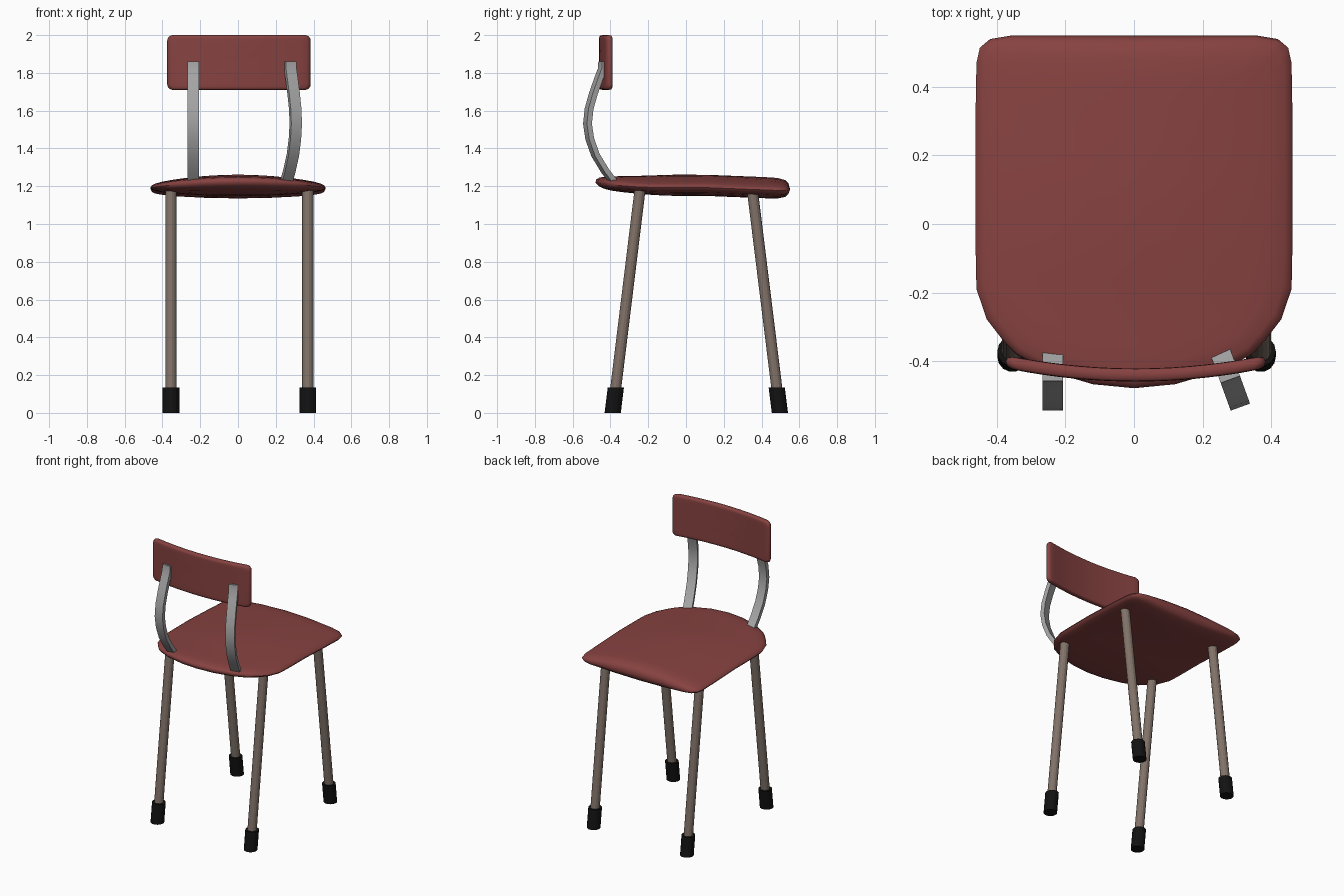
import bpy, bmesh, math
from mathutils import Vector

if "Cube" in bpy.data.objects:
    bpy.data.objects.remove(bpy.data.objects["Cube"])


def material(name, rgb):
    m = bpy.data.materials.new(name)
    m.diffuse_color = (*rgb, 1)
    m.use_nodes = True
    m.node_tree.nodes["Principled BSDF"].inputs["Base Color"].default_value = m.diffuse_color
    return m


RED = material("red_panel", (0.24, 0.055, 0.052))
BROWN = material("leg_metal", (0.22, 0.17, 0.14))
BLACK = material("rubber", (0.006, 0.006, 0.006))
GREY = material("strap_metal", (0.38, 0.38, 0.38))


def finish(name, bm, mat, angle=40):
    bmesh.ops.recalc_face_normals(bm, faces=bm.faces)
    me = bpy.data.meshes.new(name)
    bm.to_mesh(me)
    bm.free()
    ob = bpy.data.objects.new(name, me)
    bpy.context.collection.objects.link(ob)
    me.materials.append(mat)
    bpy.ops.object.select_all(action='DESELECT')
    ob.select_set(True)
    bpy.context.view_layer.objects.active = ob
    bpy.ops.object.shade_smooth_by_angle(angle=math.radians(angle))
    return ob


def bridge(bm, loops):
    for a, b in zip(loops, loops[1:]):
        n = len(a)
        for i in range(n):
            bm.faces.new((a[i], a[(i + 1) % n], b[(i + 1) % n], b[i]))


def pillow(name, outline, centre, power, place, mat):
    """Cushion-like panel: scaled outline rings on both sides of a shared rim."""
    bm = bmesh.new()
    scales = [.2, .4, .6, .75, .87, .95, .985]
    rings = [(s, 1) for s in scales] + [(1, 0)] + [(s, -1) for s in scales[::-1]]
    cu, cv = centre
    loops = []
    for s, side in rings:
        f = side * math.sqrt(max(0, 1 - s ** power))
        loops.append([bm.verts.new(place(cu + (u - cu) * s, cv + (v - cv) * s, f))
                      for u, v in outline])
    bridge(bm, loops)
    for loop, side in ((loops[0], 1), (loops[-1], -1)):
        c = bm.verts.new(place(cu, cv, side))
        for i in range(len(loop)):
            bm.faces.new((loop[i], loop[(i + 1) % len(loop)], c))
    return finish(name, bm, mat, 60)


# Seat: square far end, tapered and rounded at the backrest end
half = [(0, .55), (.2, .55), (.36, .55), (.42, .54), (.45, .515), (.46, .47),
        (.463, .3), (.463, .1), (.462, -.1), (.46, -.19), (.43, -.28),
        (.385, -.34), (.345, -.385), (.25, -.435), (.12, -.472), (0, -.483)]
seat_outline = half + [(-x, y) for x, y in half[-2:0:-1]]


def seat_place(x, y, f):
    back = max(0, -y - .1) / .38
    front = max(0, y - .1) / .45
    mid = 1.205 - .018 * front + .014 * back ** 2 - .012 * (x / .463) ** 2
    h = (.02 + .036 * (1 - (x / .463) ** 2)) * (1 - .38 * back)
    z = mid + h * f
    return (x, y + .6 * back ** 3 * max(0, 1.225 - z), z)


pillow("seat", seat_outline, (0, .04), 20, seat_place, RED)

# Backrest: rounded rectangle, bowed away from the seat
W, H, R = .38, .145, .03
rect = []
for sx, sz, a0 in ((1, 1, 0), (-1, 1, 90), (-1, -1, 180), (1, -1, 270)):
    for k in range(5):
        a = math.radians(a0 + k * 22.5)
        rect.append((sx * (W - R) + R * math.cos(a), sz * (H - R) + R * math.sin(a)))
    if sx == sz:      # long edges need steps for the bow
        sgn = 1 if sz > 0 else -1
        rect += [(sgn * (W - R) * (1 - k / 6), sgn * H) for k in range(1, 12)]


def back_place(x, z, f):
    return (x + .005, -.441 + .27 * x * x - .019 * f, z + 1.855)


pillow("backrest", rect, (0, 0), 40, back_place, RED)


# Curved flat straps joining seat and backrest
path = [(-.385, 1.225), (-.43, 1.28), (-.485, 1.365), (-.517, 1.45), (-.53, 1.53),
        (-.521, 1.61), (-.497, 1.69), (-.467, 1.77), (-.447, 1.82), (-.444, 1.86)]


def strap(name, x, turn, width=.03, thick=.014):
    bm = bmesh.new()
    pts = [Vector(p) for p in path]
    loops = []
    for i, p in enumerate(pts):
        d = (pts[min(i + 1, len(pts) - 1)] - pts[max(i - 1, 0)]).normalized()
        n = Vector((-d.y, d.x)) * thick
        loop = []
        for sw, st in ((-1, -1), (1, -1), (1, 1), (-1, 1)):
            q = p + n * st
            u, v = sw * width, q.x + .39
            loop.append(bm.verts.new((x + u * math.cos(turn) - v * math.sin(-turn) * -1,
                                      -.39 + u * math.sin(turn) + v * math.cos(turn), q.y)))
        loops.append(loop)
    bridge(bm, loops)
    bm.faces.new(loops[0])
    bm.faces.new(loops[-1])
    finish(name, bm, GREY)


strap("left_strap", -.237, 0)
strap("right_strap", .258, math.radians(20))


# Legs and rubber feet: tubes with level ends
def tube(name, a, b, r, mat, sides=14):
    bm = bmesh.new()
    loops = [[bm.verts.new((p[0] + r * math.cos(2 * math.pi * i / sides),
                            p[1] + r * math.sin(2 * math.pi * i / sides), p[2]))
              for i in range(sides)] for p in (a, b)]
    bridge(bm, loops)
    for l in loops:
        bm.faces.new(l)
    finish(name, bm, mat, 20)


for side, x in (("left", -.355), ("right", .37)):
    for end, y0, y1, top in (("front", -.388, -.243, 1.185), ("rear", .497, .352, 1.175)):
        foot, head = Vector((x, y0, 0)), Vector((x, y1, top))
        tube(f"{end}_{side}_leg", foot.lerp(head, .02), head, .03, BROWN)
        tube(f"{end}_{side}_foot", foot, foot.lerp(head, .135 / top), .044, BLACK)
